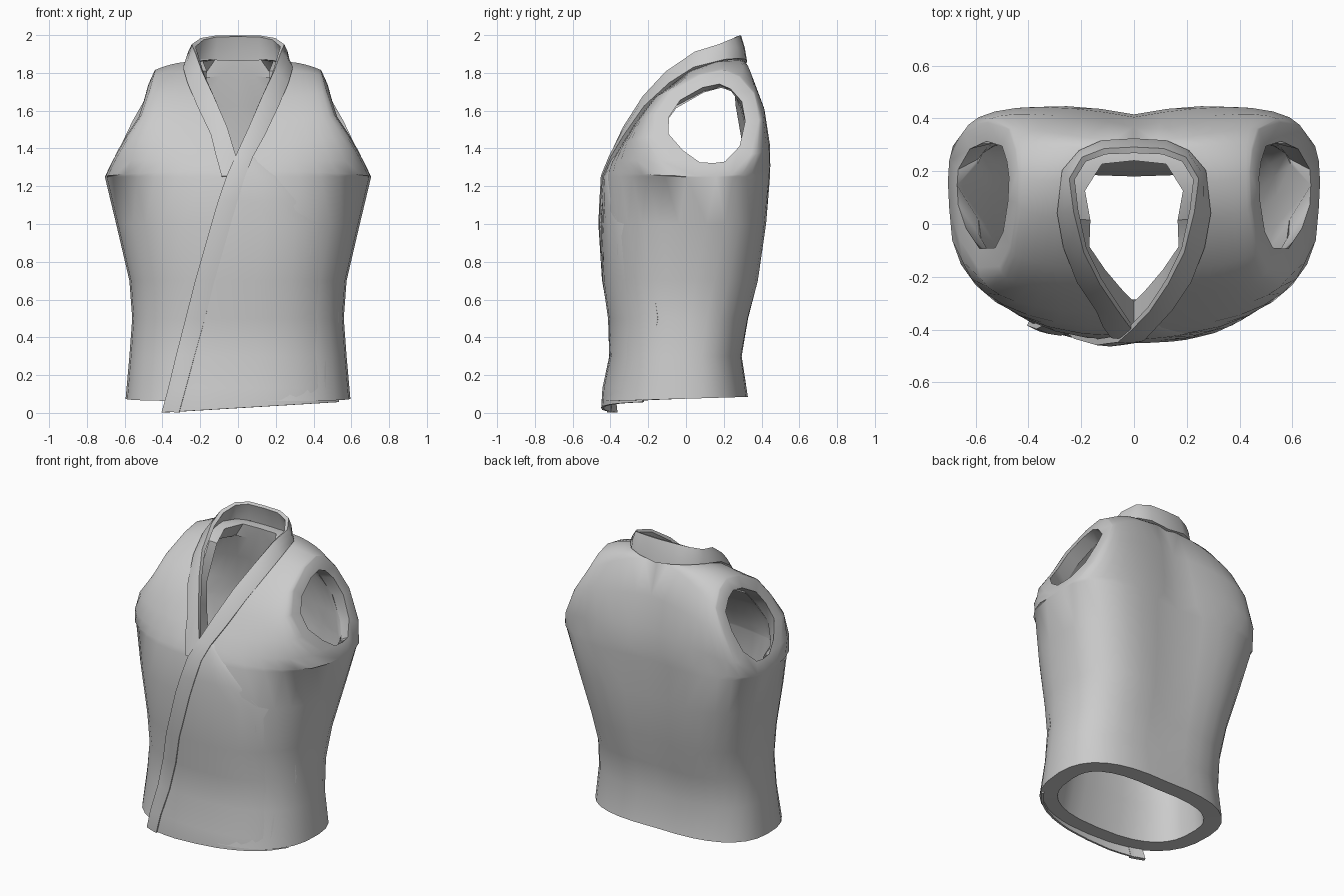
import bpy, bmesh, math
from mathutils import Vector
from mathutils.bvhtree import BVHTree

cube = bpy.data.objects.get("Cube")
if cube:
    bpy.data.objects.remove(cube, do_unlink=True)

cloth = bpy.data.materials.new("grey_cloth")
cloth.use_nodes = True
GREY = (0.6, 0.6, 0.6, 1)
cloth.diffuse_color = GREY
cloth.node_tree.nodes["Principled BSDF"].inputs["Base Color"].default_value = GREY
N = 8          # columns in each quarter of the body
WALL = 0.11    # cloth thickness of the body


def finish(bm, name, thickness=0):
    """Turn a bmesh into a smooth-shaded object, thickened if asked."""
    mesh = bpy.data.meshes.new(name)
    bm.to_mesh(mesh)
    bm.free()
    obj = bpy.data.objects.new(name, mesh)
    bpy.context.collection.objects.link(obj)
    mesh.materials.append(cloth)
    bpy.ops.object.select_all(action='DESELECT')
    obj.select_set(True)
    bpy.context.view_layer.objects.active = obj
    if thickness:
        mod = obj.modifiers.new("thickness", 'SOLIDIFY')
        mod.thickness = thickness
        mod.offset = 0
        bpy.ops.object.modifier_apply(modifier=mod.name)
    bpy.ops.object.shade_smooth_by_angle(angle=math.radians(45))


def add_grid(bm, rows):
    """Skin a list of equally long rows of points with quads."""
    verts = [[bm.verts.new(p) for p in row] for row in rows]
    for r0, r1 in zip(verts, verts[1:]):
        for j in range(len(r0) - 1):
            bm.faces.new((r0[j], r0[j + 1], r1[j + 1], r1[j]))


def arc(a, c, power, bulge=0):
    """Rounded row from a side point to a centre point."""
    a, c = Vector(a), Vector(c)
    row = []
    for j in range(N + 1):
        t = math.pi / 2 * j / N
        co = math.cos(t) ** (2 / power) if j < N else 0
        si = math.sin(t) ** (2 / power)
        row.append(Vector((c.x + (a.x - c.x) * co,
                           a.y + (c.y - a.y) * si + bulge * math.sin(2 * t),
                           a.z + (c.z - a.z) * math.sin(t) ** 2)))
    return row


# Body rings: height, half width, side y, front y, back y, back bulge
RINGS = [(0.075, 0.595, 0.0, -0.445, 0.325, 0.02),
         (0.3, 0.575, 0.0, -0.395, 0.29, 0.025),
         (0.5, 0.56, 0.02, -0.40, 0.32, 0.035),
         (0.7, 0.575, 0.05, -0.43, 0.365, 0.05),
         (1.0, 0.645, 0.11, -0.44, 0.40, 0.06),
         (1.25, 0.705, 0.16, -0.425, 0.415, 0.065)]
# Yoke rows: armhole point, neckline or centre point
FRONT = [((0.70, 0.06, 1.255), (0, -0.415, 1.28)),
         ((0.66, -0.06, 1.34), (0, -0.395, 1.33)),
         ((0.59, -0.165, 1.46), (0.05, -0.34, 1.42)),
         ((0.51, -0.16, 1.58), (0.11, -0.265, 1.54)),
         ((0.47, -0.08, 1.70), (0.17, -0.165, 1.67)),
         ((0.445, 0.08, 1.79), (0.225, 0.02, 1.81)),
         ((0.44, 0.20, 1.815), (0.235, 0.16, 1.86))]
BACK = [((0.45, 0.28, 1.78), (0.15, 0.28, 1.87)),
        ((0.475, 0.36, 1.69), (0, 0.30, 1.865)),
        ((0.555, 0.385, 1.55), (0, 0.37, 1.65)),
        ((0.64, 0.345, 1.37), (0, 0.405, 1.45)),
        ((0.70, 0.24, 1.26), (0, 0.415, 1.32))]

rows = [arc((w, ys, z), (0, yf, z), 2.5) for z, w, ys, yf, yb, b in RINGS]
rows += [arc(a, c, 2.4 - 0.07 * i) for i, (a, c) in enumerate(FRONT)]
rows += [arc(a, c, 1.9, 0.02 + 0.011 * i) for i, (a, c) in enumerate(BACK)]
rows += [arc((w, ys, z), (0, yb, z), 2.4, b)
         for z, w, ys, yf, yb, b in reversed(RINGS)]
for p in rows[0] + rows[-1]:
    p.z += 0.03 * p.y

# Outer body surface, both halves joined
bm = bmesh.new()
add_grid(bm, rows)
add_grid(bm, [[Vector((-p.x, p.y, p.z)) for p in row] for row in rows])
bmesh.ops.remove_doubles(bm, verts=bm.verts[:], dist=0.0005)
bmesh.ops.recalc_face_normals(bm, faces=bm.faces[:])
front_face = min(bm.faces, key=lambda f: f.calc_center_median().y)
if front_face.normal.y > 0:
    bmesh.ops.reverse_faces(bm, faces=bm.faces[:])
bm.normal_update()
surface = BVHTree.FromBMesh(bm)

# Inner lining and rims: armhole rims are flat rings, the neck rim is level
outer = bm.verts[:]
outer_faces = bm.faces[:]
rim_edges = [e for e in bm.edges if e.is_boundary]
inner = {}
for v in outer:
    p = v.co - v.normal * WALL
    if v.is_boundary and v.co.z < 0.2:
        p.z = v.co.z
    elif v.is_boundary and abs(v.co.x) > 0.42:
        hub = Vector((math.copysign(0.57, v.co.x), 0.11, 1.53))
        p = hub + (v.co - hub) * 0.74
    elif v.is_boundary and v.co.z > 1.8:
        p = v.co - Vector((v.co.x, v.co.y, 0)).normalized() * 0.06
    inner[v] = p
inner = {v: bm.verts.new(p) for v, p in inner.items()}
for f in outer_faces:
    bm.faces.new([inner[v] for v in reversed(f.verts)])
for e in rim_edges:
    a, b = e.verts
    bm.faces.new((a, b, inner[b], inner[a]))
bmesh.ops.recalc_face_normals(bm, faces=bm.faces[:])
finish(bm, "vest_body")


def on_front(x, z, lift):
    """Point on the front of the body, lifted forward."""
    level = max(z, 0.1)
    hit = surface.ray_cast(Vector((x, -2, level)), Vector((0, 1, 0)))[0]
    if hit.y > 0:   # inside the neck opening
        hit = surface.find_nearest(Vector((x, -0.42, level)))[0]
    return Vector((x, hit.y - lift, z))


def on_surface(p, lift):
    co, normal, _, _ = surface.find_nearest(Vector(p))
    return co + normal * lift


# Collar: outer and inner edge from back centre to the crossing
COLLAR = [((0, 0.305, 1.85), (0, 0.28, 1.995)),
          ((0.12, 0.3, 1.855), (0.11, 0.275, 1.995)),
          ((0.2, 0.27, 1.855), (0.19, 0.245, 1.98)),
          ((0.26, 0.2, 1.855), (0.235, 0.17, 1.945)),
          ((0.28, 0.05, 1.81), (0.22, 0.05, 1.905)),
          ((0.26, -0.08, 1.74), (0.185, -0.1, 1.80)),
          ((0.21, -0.2, 1.61), (0.125, -0.22, 1.67)),
          ((0.14, -0.32, 1.47), (0.055, -0.325, 1.505))]
# Front band below the crossing: outer x, inner x, height
BAND = [(0.075, -0.015, 1.35), (0.035, -0.06, 1.25), (-0.005, -0.105, 1.12),
        (-0.04, -0.14, 1.0), (-0.125, -0.225, 0.7), (-0.175, -0.275, 0.5),
        (-0.23, -0.325, 0.3), (-0.275, -0.365, 0.13), (-0.31, -0.4, 0.002)]


def cross(o, i):
    """Slightly domed cross-section of the band."""
    mid = (o + i) / 2
    out = Vector((mid.x * 0.6, mid.y - 0.1, 0.25)).normalized()
    return [o, mid + out * 0.006, i]


left = [cross(on_surface(o, 0.008), Vector(i)) for o, i in COLLAR]
right = [[Vector((-p.x, p.y, p.z)) for p in row] for row in left[1:]]
right.append(cross(on_front(-0.115, 1.36, 0.006), on_front(-0.01, 1.35, -0.004)))
right.append(cross(on_front(-0.085, 1.25, 0.0), on_front(0.0, 1.25, -0.008)))
left += [cross(on_front(o, z, 0.008), on_front(i, z, 0.014)) for o, i, z in BAND]
bm = bmesh.new()
add_grid(bm, right[::-1] + left)
bmesh.ops.recalc_face_normals(bm, faces=bm.faces[:])
finish(bm, "collar_band", 0.024)

# Overlapping front panel, fading into the body at its far edge
COLS = 12
sheet = []
for k, (o, i, z) in enumerate(BAND):
    far = min(0.53, o + 0.02 + 0.18 * k)
    row = []
    for j in range(COLS + 1):
        u = j / COLS
        x = i + 0.01 + (far - i - 0.01) * u
        height = z + (0.055 * u if k == len(BAND) - 1 else 0)
        row.append(on_front(x, height, 0.006 - 0.022 * u ** 4))
    sheet.append(row)
bm = bmesh.new()
add_grid(bm, sheet)
bmesh.ops.recalc_face_normals(bm, faces=bm.faces[:])
finish(bm, "overlap_panel", 0.014)
